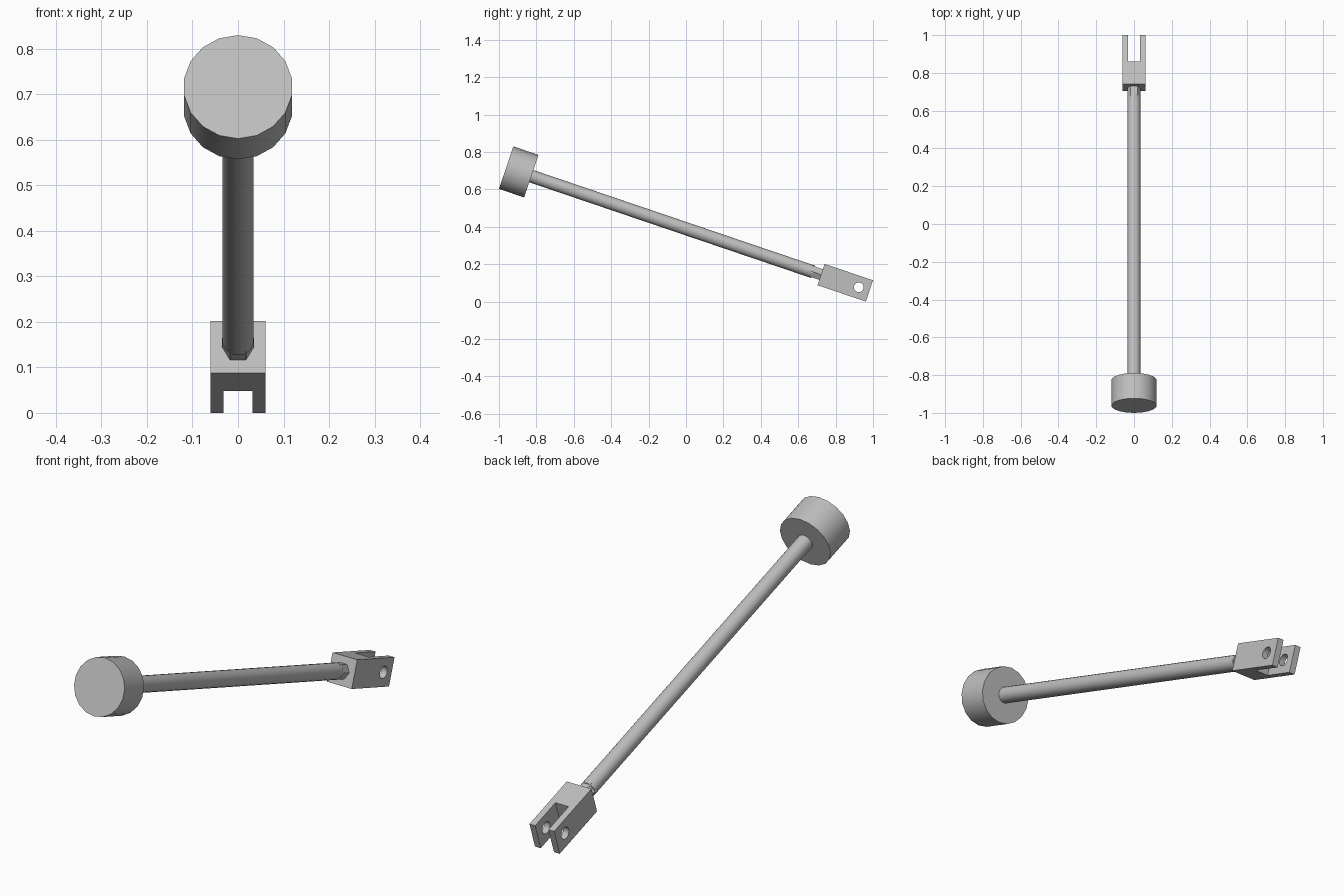
import bpy
from math import radians, pi
from mathutils import Matrix, Vector

if "Cube" in bpy.data.objects:
    bpy.data.objects.remove(bpy.data.objects["Cube"])

steel = bpy.data.materials.new("grey steel")
grey = (0.52, 0.52, 0.52, 1)
steel.diffuse_color = grey
steel.use_nodes = True
steel.node_tree.nodes["Principled BSDF"].inputs["Base Color"].default_value = grey

# Parts are laid out along +Y from the head face, then tilted into place
TILT = Matrix.Translation((0, -0.9615, 0.7163)) @ Matrix.Rotation(radians(-18.75), 4, "X")
LENGTH = 2.051
FORK = 0.273
fork_start = LENGTH - FORK


def finish(name):
    ob = bpy.context.object
    ob.name = name
    ob.data.materials.append(steel)
    bpy.ops.object.transform_apply(location=True, rotation=True, scale=True)
    return ob


def rod_part(name, sides, radius, start, end, turn=0.0):
    """Cylinder along Y; with no turn a corner points straight up."""
    bpy.ops.mesh.primitive_cylinder_add(vertices=sides, radius=radius, depth=end - start)
    ob = bpy.context.object
    ob.data.transform(Matrix.Translation((0, (start + end) / 2, 0))
                      @ Matrix.Rotation(turn, 4, "Y") @ Matrix.Rotation(pi / 2, 4, "X"))
    return finish(name)


def box(name, size, centre):
    bpy.ops.mesh.primitive_cube_add(size=1, location=centre)
    bpy.context.object.scale = size
    return finish(name)


# Round head, shaft and hexagonal neck
head = rod_part("round_head", 18, 0.12, 0, 0.142)
shaft = rod_part("shaft", 18, 0.0345, 0.13, fork_start - 0.045)
neck = rod_part("hex_neck", 6, 0.035, fork_start - 0.06, fork_start + 0.01, pi / 6)

# Fork: block with a slot and a pin hole cut through both prongs
fork = box("fork", (0.12, FORK, 0.12), (0, LENGTH - FORK / 2, 0))
slot = box("slot_cutter", (0.064, 0.296, 0.3), (0, LENGTH, 0))
bpy.ops.mesh.primitive_cylinder_add(vertices=18, radius=0.026, depth=0.4,
                                    location=(0, LENGTH - 0.06, 0), rotation=(0, pi / 2, 0))
pin = finish("pin_cutter")

bpy.context.view_layer.objects.active = fork
for cutter in (slot, pin):
    cutter.hide_render = True
    cut = fork.modifiers.new("cut", "BOOLEAN")
    cut.operation = "DIFFERENCE"
    cut.solver = "EXACT"
    cut.object = cutter
    bpy.ops.object.modifier_apply(modifier=cut.name)
for cutter in (slot, pin):
    bpy.data.objects.remove(cutter)

# Tilt everything and smooth the round surfaces
bpy.ops.object.select_all(action="DESELECT")
for ob in (head, shaft, neck, fork):
    ob.data.transform(TILT)
    ob.select_set(True)
bpy.context.view_layer.objects.active = head
bpy.ops.object.shade_smooth_by_angle(angle=radians(30))
